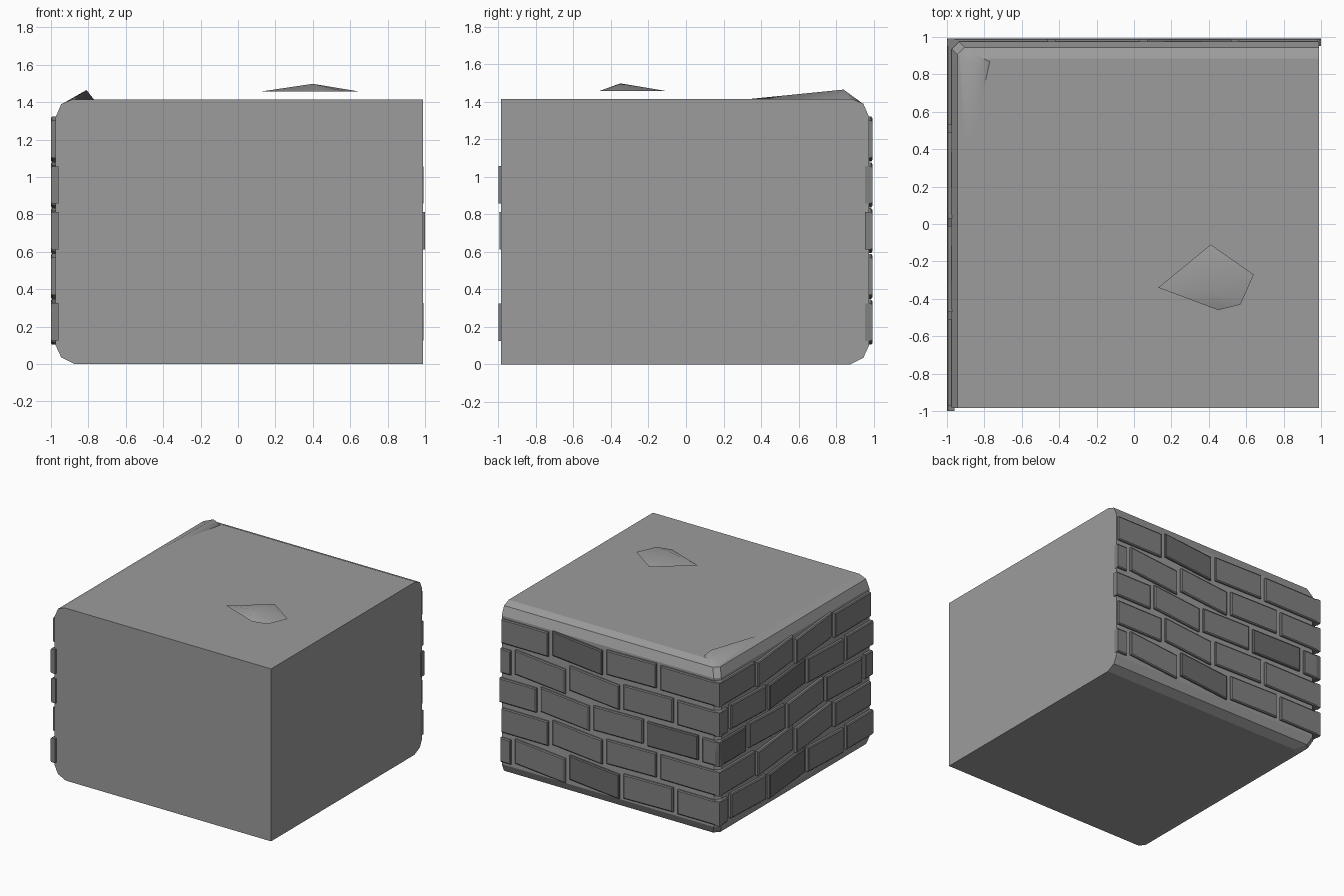
import bpy, bmesh

if "Cube" in bpy.data.objects:
    bpy.data.objects.remove(bpy.data.objects["Cube"])

XL, XR, YF, YB = -0.975, 0.99, -0.985, 0.975   # core wall planes
OUT_X, OUT_Y = -1.0, 0.993                     # outer brick planes


def grey(name, v):
    m = bpy.data.materials.new(name)
    m.diffuse_color = (v, v, v, 1)
    m.use_nodes = True
    m.node_tree.nodes["Principled BSDF"].inputs["Base Color"].default_value = m.diffuse_color
    return m


STONE, BRICK, DARK = grey("stone", .334), grey("brick", .22), grey("dark_brick", .15)


def finish(bm, name, mats):
    bmesh.ops.recalc_face_normals(bm, faces=bm.faces[:])
    me = bpy.data.meshes.new(name)
    bm.to_mesh(me)
    bm.free()
    for m in mats:
        me.materials.append(m)
    ob = bpy.data.objects.new(name, me)
    bpy.context.collection.objects.link(ob)
    return ob


# stone core: stacked rings, bevelled only on the left and back sides
bm = bmesh.new()
rings = []
for i, z in [(.1, 0), (.03, .035), (0, .1), (0, 1.32), (.03, 1.39), (.09, 1.415)]:
    c = 0.04
    pts = [(XL + i, YF), (XR, YF), (XR, YB - i), (XL + i + c, YB - i), (XL + i, YB - i - c)]
    rings.append([bm.verts.new((x, y, z)) for x, y in pts])
for a, b in zip(rings, rings[1:]):
    for k in range(5):
        n = (k + 1) % 5
        bm.faces.new((a[k], a[n], b[n], b[k]))
bm.faces.new(rings[0][::-1])
bm.faces.new(rings[-1])
finish(bm, "stone_core", [STONE])


# low open-bottomed stone chips: a rim and a peak, softly shaded
def chip(name, rim, peak):
    bm = bmesh.new()
    vs = [bm.verts.new(p) for p in rim]
    top = bm.verts.new(peak)
    for k in range(len(vs)):
        bm.faces.new((vs[k], vs[(k + 1) % len(vs)], top))
    ob = finish(bm, name, [STONE])
    if ob.data.polygons[0].normal.z < 0:
        ob.data.flip_normals()
    ob.data.shade_smooth()


chip("top_chip", [(x, y, 1.458) for x, y in
                  [(.13, -.34), (.45, -.46), (.57, -.43), (.64, -.27), (.41, -.11)]],
     (.40, -.35, 1.498))
chip("corner_chip", [(-.945, .90, 1.388), (-.89, .33, 1.414), (-.77, .87, 1.414),
                     (-.90, .945, 1.388)], (-.81, .84, 1.465))


# one brick: a slightly tapered slab along a wall, sheared by its tilt
def brick(bm, wall, a0, a1, z0, z1, tilt, ends, mat):
    rows, faces = [], []
    for depth, t in ((0.04, 0), (0.006, 0), (0, .008)):
        lo = a0 + (0 if ends[0] else t)
        hi = a1 - (0 if ends[1] else t)
        ring = []
        for a, z, s in ((lo, z0 + t, -1), (hi, z0 + t, 1), (hi, z1 - t, 1), (lo, z1 - t, -1)):
            zz = z + s * tilt
            p = (a, OUT_Y - depth, zz) if wall == "back" else (OUT_X + depth, a, zz)
            ring.append(bm.verts.new(p))
        rows.append(ring)
    for a, b in zip(rows, rows[1:]):
        for k in range(4):
            n = (k + 1) % 4
            faces.append(bm.faces.new((a[k], a[n], b[n], b[k])))
    faces.append(bm.faces.new(rows[0][::-1]))
    faces.append(bm.faces.new(rows[-1]))
    for f in faces:
        f.material_index = mat


# mortar joints per course pattern (outer wall ends included), bottom course first
COURSES = "BACBA"
back = {"A": [-1.02, -.44, .05, .54, 1.0],
        "B": [-1.02, -.593, -.104, .385, .88, 1.011],
        "C": [-1.02, -.82, -.32, .167, .647, 1.02]}
left = {"A": [-.99, -.49, .01, .51, 1.013],
        "B": [-1.02, -.64, -.14, .36, .86, 1.013],
        "C": [-1.015, -.88, -.38, .12, .62, 1.013]}


def wall(name, joints, tilt_at, dark):
    bm = bmesh.new()
    for r, pat in enumerate(COURSES):
        z0 = .125 + .244 * r
        edges = joints[pat]
        for k, (a, b) in enumerate(zip(edges, edges[1:])):
            first, last = k == 0, k == len(edges) - 2
            tilt = 0 if first or last else tilt_at((a + b) / 2)
            brick(bm, name, a + .02, b - .02, z0, z0 + .2, tilt, (first, last),
                  int((r, k) in dark))
    finish(bm, name + "_bricks", [BRICK, DARK])


wall("back", back, lambda a: .02 if a > .1 else -.004, {(4, 2), (2, 1), (0, 2)})
wall("left", left, lambda a: -.022 if -.25 < a < .3 else .008, {(2, 4), (3, 2), (0, 2)})
